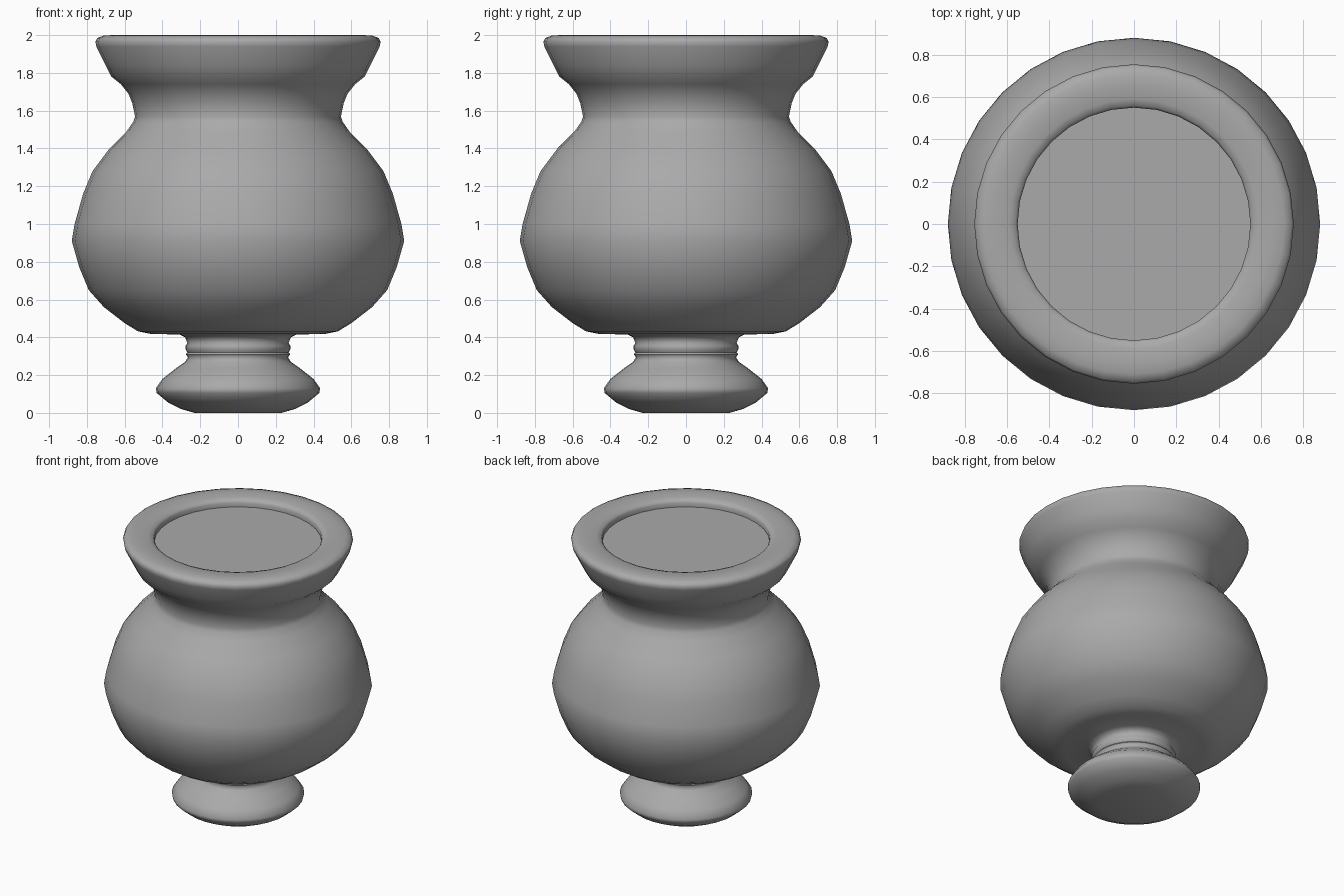
import bpy
import bmesh
from math import radians
from mathutils import Matrix

cube = bpy.data.objects.get("Cube")
if cube:
    bpy.data.objects.remove(cube, do_unlink=True)

SEGMENTS = 32

clay = bpy.data.materials.new("grey clay")
clay.use_nodes = True
grey = (0.4, 0.4, 0.4, 1)
clay.diffuse_color = grey
clay.node_tree.nodes["Principled BSDF"].inputs["Base Color"].default_value = grey


def lathe(name, profile, sharp_angle):
    """Spin a (radius, height) profile about z and smooth it."""
    bm = bmesh.new()
    verts = [bm.verts.new((0, -r, z)) for r, z in profile]
    edges = [bm.edges.new(pair) for pair in zip(verts, verts[1:])]
    bmesh.ops.spin(bm, geom=verts + edges, axis=(0, 0, 1), cent=(0, 0, 0),
                   angle=radians(360), steps=SEGMENTS, use_duplicate=False)
    bmesh.ops.remove_doubles(bm, verts=bm.verts, dist=0.0005)
    bmesh.ops.recalc_face_normals(bm, faces=bm.faces)
    mesh = bpy.data.meshes.new(name)
    bm.to_mesh(mesh)
    bm.free()
    mesh.materials.append(clay)
    obj = bpy.data.objects.new(name, mesh)
    bpy.context.collection.objects.link(obj)
    bpy.ops.object.select_all(action='DESELECT')
    obj.select_set(True)
    bpy.context.view_layer.objects.active = obj
    bpy.ops.object.shade_smooth_by_angle(angle=radians(sharp_angle))
    return obj


# Foot, stem ring and the flat underside of the bowl
foot = [(0, 0), (0.23, 0), (0.30, 0.02), (0.37, 0.055), (0.43, 0.105),
        (0.435, 0.13), (0.40, 0.18), (0.33, 0.235), (0.28, 0.27),
        (0.265, 0.295), (0.277, 0.31), (0.268, 0.32), (0.277, 0.335),
        (0.277, 0.355), (0.268, 0.37), (0.28, 0.40), (0.31, 0.415)]

# Rounded belly
belly = [(0.46, 0.418), (0.53, 0.432), (0.60, 0.475), (0.71, 0.56),
         (0.79, 0.65), (0.84, 0.77), (0.88, 0.91), (0.865, 1.0),
         (0.82, 1.16), (0.77, 1.28), (0.68, 1.40), (0.59, 1.49),
         (0.555, 1.54)]

# Neck, flared collar and rolled lip
neck = [(0.545, 1.57), (0.56, 1.64), (0.58, 1.69), (0.62, 1.74),
        (0.67, 1.78), (0.70, 1.84), (0.75, 1.94), (0.755, 1.965),
        (0.745, 1.985), (0.71, 1.998), (0.66, 2.0), (0.59, 1.995),
        (0.56, 1.985), (0.55, 1.97), (0.55, 1.94)]

lathe("pot_body", foot + belly + neck, 70)

# Flat filling just below the lip
lathe("pot_filling", [(0, 1.94), (0.55, 1.94)], 30)
filling = bpy.data.objects["pot_filling"]
if filling.data.polygons[0].normal.z < 0:
    filling.data.flip_normals()
